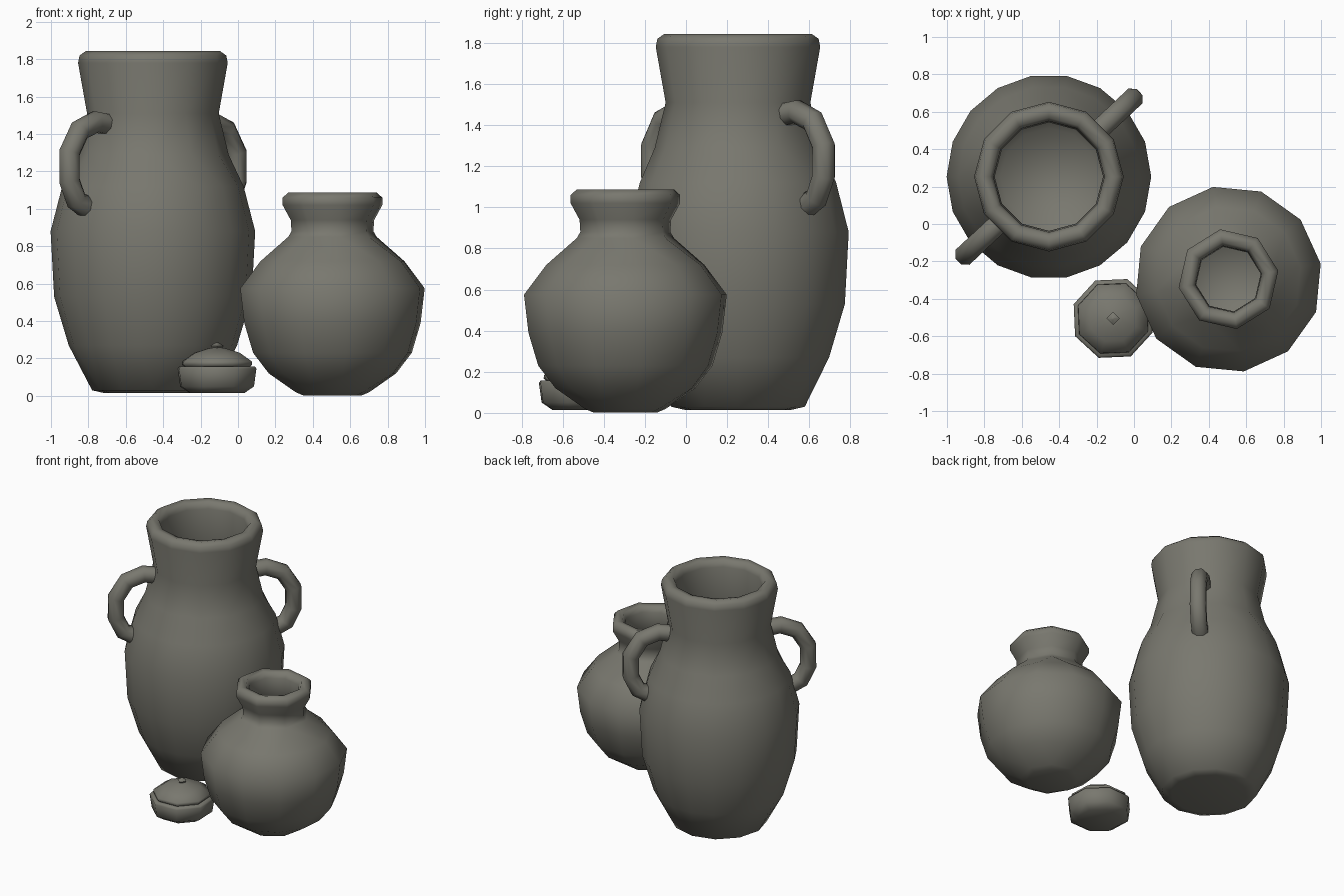
import bpy, bmesh
from math import sin, cos, pi, radians

if "Cube" in bpy.data.objects:
    bpy.data.objects.remove(bpy.data.objects["Cube"])

# Dark olive-grey clay
clay = bpy.data.materials.new("clay")
clay.diffuse_color = (0.19, 0.187, 0.158, 1)
clay.use_nodes = True
clay.node_tree.nodes["Principled BSDF"].inputs["Base Color"].default_value = clay.diffuse_color


def finish(name, bm, loc, smooth_angle=65):
    bmesh.ops.recalc_face_normals(bm, faces=bm.faces)
    mesh = bpy.data.meshes.new(name)
    bm.to_mesh(mesh)
    bm.free()
    mesh.materials.append(clay)
    ob = bpy.data.objects.new(name, mesh)
    bpy.context.collection.objects.link(ob)
    ob.location = loc
    bpy.ops.object.select_all(action='DESELECT')
    ob.select_set(True)
    bpy.context.view_layer.objects.active = ob
    bpy.ops.object.shade_smooth_by_angle(angle=radians(smooth_angle))
    return ob


def lathe(name, profile, loc, phase=0.0):
    """Revolve (radius, z, sides) points; rings may differ in side count."""
    bm = bmesh.new()
    rings = []
    for r, z, n in profile:
        a0 = radians(phase)
        rings.append([bm.verts.new((r * cos(a0 + 2 * pi * i / n), r * sin(a0 + 2 * pi * i / n), z))
                      for i in range(n)])
    for a, b in zip(rings, rings[1:]):
        n, m = len(a), len(b)
        i = j = 0
        while i < n or j < m:
            a0, a1, b0, b1 = a[i % n], a[(i + 1) % n], b[j % m], b[(j + 1) % m]
            if n == m:
                bm.faces.new((a0, a1, b1, b0))
                i, j = i + 1, j + 1
            elif j == m or (i < n and (i + 1) * m <= (j + 1) * n):
                bm.faces.new((a0, a1, b0))
                i += 1
            else:
                bm.faces.new((a0, b1, b0))
                j += 1
    bm.faces.new(rings[0])
    bm.faces.new(rings[-1])
    return finish(name, bm, loc)


# Tall two-handled vase: outside up, over the rim, then down the inside
VASE = (-0.455, 0.253, 0)
lathe("tall_vase", [
    (0.26, 0.015, 12), (0.325, 0.03, 12), (0.45, 0.27, 18), (0.528, 0.53, 18),
    (0.547, 0.88, 18), (0.485, 1.12, 18), (0.405, 1.29, 12), (0.352, 1.51, 12),
    (0.40, 1.78, 12), (0.392, 1.82, 12), (0.36, 1.843, 12), (0.315, 1.835, 12),
    (0.297, 1.79, 12), (0.29, 1.51, 12), (0.35, 1.27, 12), (0.43, 1.10, 12),
    (0.48, 0.87, 12), (0.46, 0.53, 12), (0.38, 0.27, 12), (0.26, 0.08, 12)], VASE)

# Pair of loop handles on the vase, opposite each other
PATH = [(0.30, 1.445), (0.42, 1.465), (0.535, 1.42), (0.61, 1.30),
        (0.61, 1.15), (0.56, 1.045), (0.49, 1.01)]
SIDES, TUBE = 8, 0.059
for name, angle in (("back_handle", 43), ("front_handle", 223)):
    bm = bmesh.new()
    rings = []
    for k, (r, z) in enumerate(PATH):
        p, q = PATH[max(k - 1, 0)], PATH[min(k + 1, len(PATH) - 1)]
        dr, dz = q[0] - p[0], q[1] - p[1]
        length = (dr * dr + dz * dz) ** 0.5
        nr, nz = -dz / length, dr / length
        rings.append([bm.verts.new((r + nr * TUBE * cos(t), TUBE * sin(t), z + nz * TUBE * cos(t)))
                      for t in (2 * pi * (i + 0.5) / SIDES for i in range(SIDES))])
    for a, b in zip(rings, rings[1:]):
        for i in range(SIDES):
            j = (i + 1) % SIDES
            bm.faces.new((a[i], a[j], b[j], b[i]))
    bm.faces.new(rings[0])
    bm.faces.new(rings[-1])
    finish(name, bm, VASE).rotation_euler.z = radians(angle)

# Round pot with a narrow flared neck
lathe("round_pot", [
    (0.16, 0.003, 8), (0.2, 0.02, 8), (0.345, 0.12, 12), (0.43, 0.23, 12),
    (0.478, 0.39, 12), (0.5, 0.575, 12), (0.39, 0.72, 12), (0.24, 0.85, 8),
    (0.222, 0.88, 8), (0.226, 0.94, 8), (0.27, 1.02, 8), (0.27, 1.06, 8),
    (0.24, 1.087, 8), (0.20, 1.08, 8), (0.18, 1.04, 8), (0.175, 0.88, 8),
    (0.34, 0.69, 12), (0.44, 0.56, 12), (0.37, 0.25, 12), (0.17, 0.06, 8)],
    (0.505, -0.295, 0), 9.5)

# Small lidded jar
JAR = (-0.112, -0.505, 0)
lathe("small_jar", [
    (0.155, 0.015, 8), (0.21, 0.05, 8), (0.224, 0.145, 8), (0.215, 0.158, 8),
    (0.18, 0.158, 8)], JAR, 25)
lathe("jar_lid", [
    (0.18, 0.15, 8), (0.2, 0.168, 8), (0.197, 0.185, 8), (0.13, 0.23, 8),
    (0.05, 0.254, 8), (0.02, 0.258, 8)], JAR, 25)
lathe("lid_knob", [
    (0.02, 0.245, 4), (0.035, 0.268, 4), (0.008, 0.285, 4)], JAR, 0)
